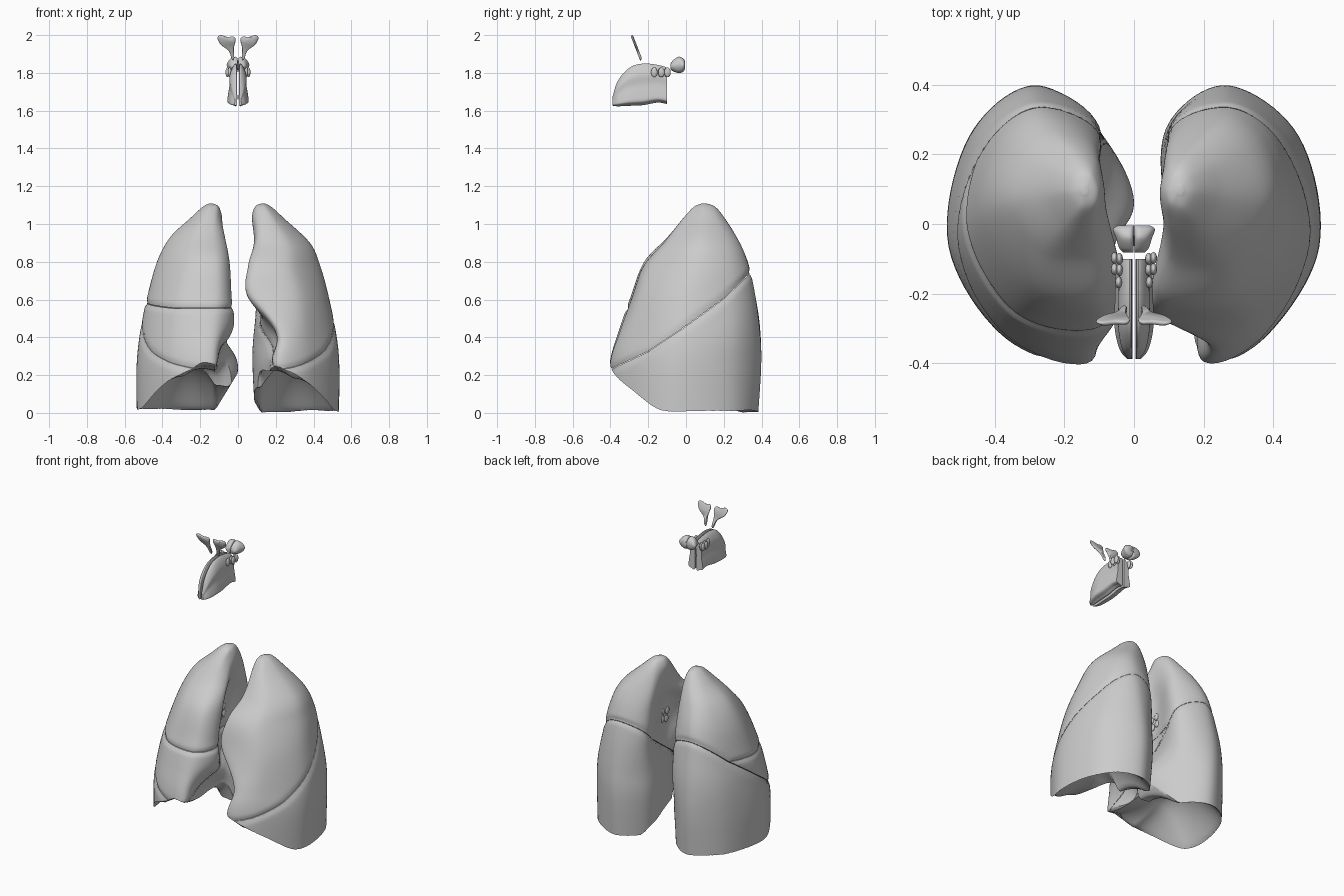
import bpy, bmesh, math
from mathutils import Vector

if "Cube" in bpy.data.objects:
    bpy.data.objects.remove(bpy.data.objects["Cube"])


def smooth(pts, n, closed):
    """Catmull-Rom curve through pts, n steps per span."""
    m, out = len(pts), []
    for i in range(m if closed else m - 1):
        k = [i - 1, i, i + 1, i + 2]
        a, b, c, d = [pts[j % m] if closed else pts[min(max(j, 0), m - 1)] for j in k]
        for s in range(n):
            t = s / n
            out.append(0.5 * (2 * b + (c - a) * t + (2 * a - 5 * b + 4 * c - d) * t * t
                              + (3 * b - a - 3 * c + d) * t ** 3))
    if not closed:
        out.append(pts[-1].copy())
    return out


def loft(name, rings, side=1, shape=None):
    """Closed skin over rings of points, optionally mirrored in x."""
    bm = bmesh.new()
    rows = [[bm.verts.new((p[0] * side, p[1], p[2])) for p in r] for r in rings]
    n = len(rows[0])
    for a, b in zip(rows, rows[1:]):
        for j in range(n):
            bm.faces.new((a[j], a[(j + 1) % n], b[(j + 1) % n], b[j]))
    bm.faces.new(rows[0])
    bm.faces.new(rows[-1])
    bmesh.ops.recalc_face_normals(bm, faces=bm.faces)
    if shape:
        bm.normal_update()
        moves = [(v, v.normal * shape(v.co)) for v in bm.verts]
        for v, d in moves:
            v.co -= d
    me = bpy.data.meshes.new(name)
    bm.to_mesh(me)
    bm.free()
    ob = bpy.data.objects.new(name, me)
    bpy.context.collection.objects.link(ob)
    return ob


def smooth_loft(name, sections, around, along, side=1, shape=None):
    rings = [smooth([Vector(p) for p in s], around, True) for s in sections]
    cols = [smooth(list(c), along, False) for c in zip(*rings)]
    return loft(name, list(zip(*cols)), side, shape)


def activate(ob):
    bpy.ops.object.select_all(action='DESELECT')
    ob.select_set(True)
    bpy.context.view_layer.objects.active = ob


def cut(ob, cutter, op):
    activate(ob)
    m = ob.modifiers.new("cut", 'BOOLEAN')
    m.operation, m.solver, m.object = op, 'EXACT', cutter
    bpy.ops.object.modifier_apply(modifier=m.name)
    bpy.data.objects.remove(cutter)


def finish(ob, angle=40):
    activate(ob)
    bpy.ops.object.shade_smooth_by_angle(angle=math.radians(angle))


# Fissure lines in side view (y, z)
OBLIQUE = [(-.6, .10), (-.39, .235), (-.2, .325), (0, .46), (.2, .605), (.33, .73), (.6, 1.0)]
HORIZONTAL = [(-.6, .55), (-.25, .555), (.19, .598)]
GAP = .0015


def line_distance(y, z, line):
    p, best = Vector((y, z)), 9
    for a, b in zip(line, line[1:]):
        a, b = Vector(a), Vector(b)
        t = min(1, max(0, (p - a).dot(b - a) / (b - a).length_squared))
        best = min(best, (p - a - (b - a) * t).length)
    return best


def groove(lines):
    def f(co):
        d = min(line_distance(co.y, co.z, l) for l in lines)
        return .009 * math.exp(-(d / .014) ** 2)
    return f


def diaphragm(x, y, low):
    """Height of the hollow lung base, open wide toward the front inner corner."""
    rx = .24 + (.4 * min(1, max(0, -y / .15)) if x < .29 else 0)
    ry = .37 if y > 0 else .36 + .06 * min(1, max(0, (.29 - x) / .1))
    u = 1 - ((x - .29) / rx) ** 2 - (y / ry) ** 2
    dome = .5 * (u + math.sqrt(u * u + .01))
    return low + 2.3 * max(0, -.12 - y) ** 1.8 + 1.7 * max(0, .12 - x) + .27 * dome


def shift(line, dz):
    return [(y, z + dz) for y, z in line]


def lung(levels, side, lines, lobes, low):
    sections = [[(x, y, z) for x, y in pts] for z, pts in levels]
    top = sections[-1]
    c = sum((Vector(p) for p in top), Vector()) / len(top)
    tip = [c + (Vector(p) - c) * .25 for p in top]
    sections.append([(p.x, p.y, 1.108) for p in tip])
    body = smooth_loft("lung_body", sections, 10, 16, side, groove(lines))
    xs = [-.1 + .75 * i / 60 for i in range(61)]
    rings = []
    for k in range(61):
        y = -.5 + k / 60
        rings.append([(x, y, diaphragm(x, y, low)) for x in xs] + [(.65, y, -.6), (-.1, y, -.6)])
    cut(body, loft("base_cutter", rings, side), 'DIFFERENCE')
    for name, profile in lobes.items():
        lobe = body.copy()
        lobe.data = body.data.copy()
        lobe.name = name
        bpy.context.collection.objects.link(lobe)
        prism = loft("lobe_cutter", [[(x, y, z) for y, z in profile] for x in (-.12, .7)], side)
        cut(lobe, prism, 'INTERSECT')
        finish(lobe)
    bpy.data.objects.remove(body)


# Lung cross-sections: front tip, round the outer side and back, then inner side
three_lobed = [
    (-.03, [(.10, -.40), (.36, -.33), (.53, -.07), (.472, .245), (.28, .38), (.11, .26), (.08, .06), (.07, -.2)]),
    (.25, [(.12, -.395), (.37, -.325), (.532, -.06), (.475, .25), (.29, .398), (.11, .28), (.0, .055), (.12, -.13)]),
    (.45, [(.12, -.345), (.36, -.285), (.51, -.04), (.46, .255), (.29, .392), (.10, .28), (.115, -.01), (.025, -.18)]),
    (.62, [(.11, -.285), (.33, -.245), (.475, -.01), (.425, .25), (.28, .367), (.10, .27), (.14, 0), (.035, -.16)]),
    (.80, [(.11, -.215), (.29, -.18), (.425, .03), (.38, .235), (.26, .327), (.10, .24), (.13, .04), (.045, -.1)]),
    (.93, [(.13, -.09), (.26, -.08), (.357, .06), (.32, .205), (.23, .268), (.11, .22), (.095, .08), (.07, -.02)]),
    (1.03, [(.13, -.01), (.20, -.005), (.252, .08), (.235, .165), (.175, .205), (.11, .18), (.085, .1), (.095, .03)]),
    (1.09, [(.13, .045), (.16, .045), (.187, .09), (.177, .135), (.15, .155), (.12, .145), (.102, .1), (.108, .06)])]
two_lobed = [
    (-.03, [(.22, -.38), (.38, -.32), (.53, -.07), (.472, .245), (.27, .38), (.11, .27), (.10, .08), (.16, -.2)]),
    (.25, [(.20, -.397), (.38, -.32), (.532, -.06), (.475, .25), (.27, .398), (.10, .29), (.085, .08), (.16, -.2)]),
    (.42, [(.22, -.35), (.37, -.285), (.515, -.04), (.465, .255), (.27, .392), (.10, .28), (.10, .04), (.19, -.2)]),
    (.62, [(.11, -.28), (.33, -.245), (.475, -.01), (.425, .25), (.27, .367), (.10, .27), (.145, -.03), (.05, -.21)]),
    (.78, [(.10, -.22), (.29, -.19), (.43, .03), (.39, .24), (.26, .332), (.10, .25), (.13, .0), (.055, -.15)]),
    (.90, [(.12, -.11), (.27, -.10), (.378, .06), (.34, .215), (.24, .285), (.10, .23), (.095, .08), (.085, -.03)]),
    (1.03, [(.12, -.01), (.19, -.005), (.242, .08), (.225, .165), (.165, .205), (.10, .18), (.075, .1), (.085, .03)]),
    (1.09, [(.12, .045), (.15, .045), (.177, .09), (.167, .135), (.14, .155), (.11, .145), (.09, .1), (.098, .06)])]

lower = shift(OBLIQUE, -GAP) + [(.6, -.6), (-.6, -.6)]
lung(three_lobed, -1, [OBLIQUE, HORIZONTAL], {
    "right_lower_lobe": lower,
    "right_middle_lobe": shift(HORIZONTAL, -GAP)[:2] + [(.185, .5965)] + shift(OBLIQUE, GAP)[3::-1],
    "right_upper_lobe": shift(HORIZONTAL, GAP) + shift(OBLIQUE, GAP)[5:] + [(.6, 1.5), (-.6, 1.5)],
}, .008)
lung(two_lobed, 1, [OBLIQUE], {
    "left_lower_lobe": lower,
    "left_upper_lobe": shift(OBLIQUE, GAP) + [(.6, 1.5), (-.6, 1.5)],
}, -.002)


def blob(name, loc, scale):
    bpy.ops.mesh.primitive_uv_sphere_add(segments=20, ring_count=12, radius=1, location=loc)
    ob = bpy.context.object
    ob.name, ob.scale = name, scale
    finish(ob, 60)


for s, label in ((-1, "right"), (1, "left")):
    # Airway stumps on the inner lung face
    for y, z in ((.0, .71), (.045, .72), (.01, .66), (.05, .67)):
        blob(label + "_airway_stump", (s * .137, y, z), (.008, .019, .022))

    # Nasal cavity half
    secs = []
    for y, zb, zt, k in ((-.388, 1.628, 1.675, .35), (-.36, 1.628, 1.755, .75), (-.30, 1.633, 1.82, 1),
                         (-.23, 1.637, 1.842, 1), (-.15, 1.65, 1.836, .95), (-.10, 1.642, 1.822, .95)):
        h = zt - zb
        secs.append([(x, y, zb + h * f) for x, f in (
            (.006, 0), (.03 * k, 0), (.054 * k, .06), (.052 * k, .25), (.044 * k, .5),
            (.044 * k, .75), (.026 * k, .97), (.006, 1), (.005, .5))])
    finish(smooth_loft(label + "_nasal_cavity", secs, 5, 6, s))

    # Small air cells beside the nasal cavity
    for x, y in ((.044, -.168), (.042, -.132), (.056, -.13), (.042, -.1), (.056, -.098)):
        blob(label + "_air_cell", (s * x, y, 1.803), (.010, .017, .026))

    # Rear sinus
    secs = [[(x, y, z) for x, z in ((.004, a), (w * .7, a + .004), (w, (a + b) / 2), (w * .7, b - .004), (.004, b))]
            for y, w, a, b in ((-.082, .03, 1.82, 1.845), (-.07, .042, 1.812, 1.862),
                               (-.04, .052, 1.805, 1.88), (-.015, .06, 1.81, 1.872), (-.004, .045, 1.825, 1.86))]
    finish(smooth_loft(label + "_rear_sinus", secs, 5, 5, s), 60)

    # Fan-shaped forehead sinus
    fan = [(.020, 1.872), (.033, 1.872), (.043, 1.905), (.058, 1.925), (.092, 1.95),
           (.109, 1.985), (.092, 2.0), (.055, 1.99), (.024, 1.992), (.012, 1.975), (.022, 1.93)]
    secs = []
    for dy, k in ((-.007, .85), (-.004, .96), (0, 1), (.004, .96), (.007, .85)):
        secs.append([(.04 + (x - .04) * k, -.285 + (2 - z) * .33 + dy, 1.95 + (z - 1.95) * k)
                     for x, z in fan])
    finish(smooth_loft(label + "_forehead_sinus", secs, 4, 2, s), 60)
